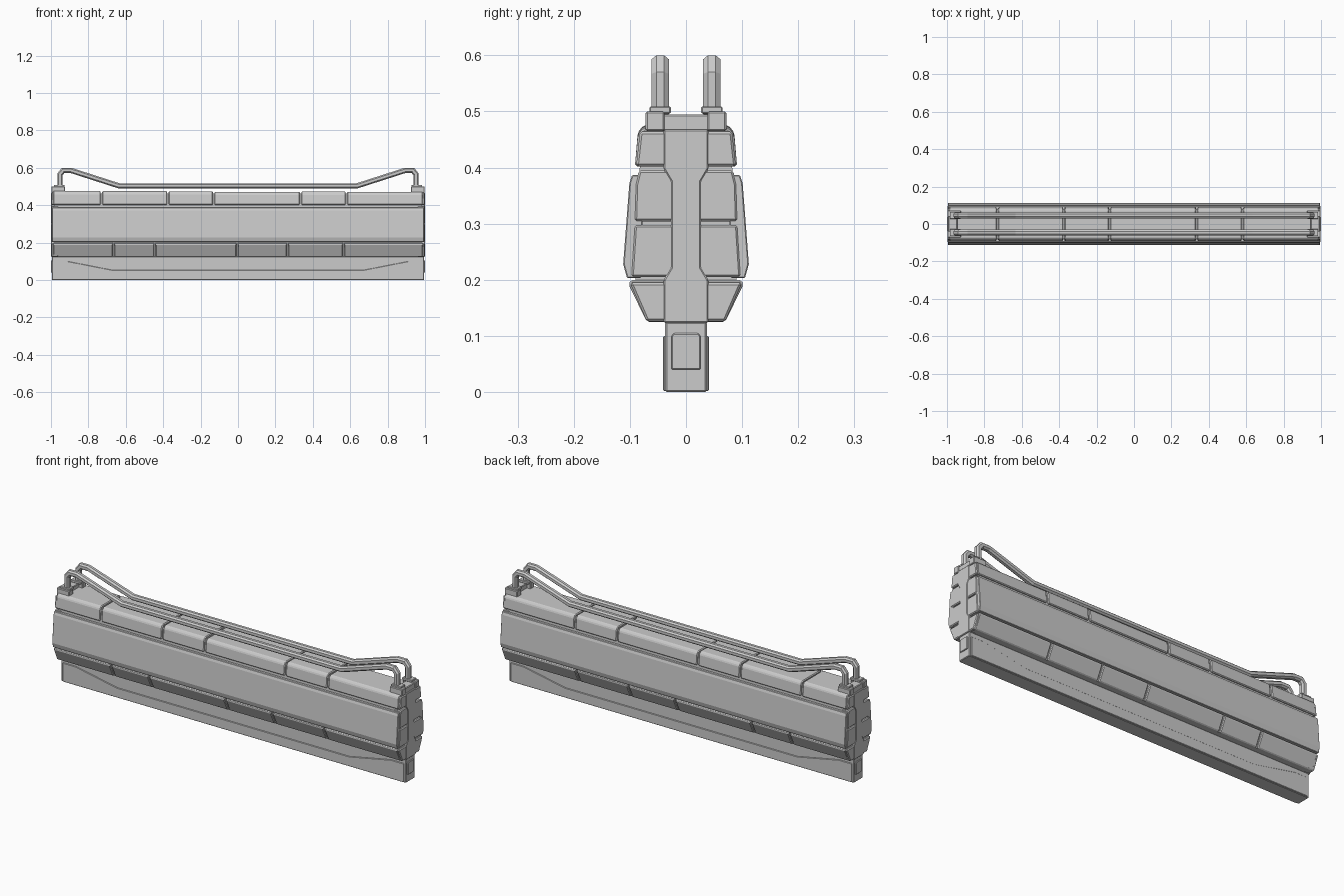
import bpy, bmesh, random
from mathutils import Vector

if "Cube" in bpy.data.objects:
    bpy.data.objects.remove(bpy.data.objects["Cube"])

random.seed(4)


def finish(name, bm, mirror="", bevel=0.0):
    bmesh.ops.recalc_face_normals(bm, faces=bm.faces)
    me = bpy.data.meshes.new(name)
    bm.to_mesh(me)
    bm.free()
    ob = bpy.data.objects.new(name, me)
    bpy.context.collection.objects.link(ob)
    if bevel:
        m = ob.modifiers.new("edge_chamfer", 'BEVEL')
        m.width, m.segments, m.limit_method = bevel, 1, 'ANGLE'
    if mirror:
        m = ob.modifiers.new("mirror", 'MIRROR')
        m.use_axis = ["X" in mirror, "Y" in mirror, False]
        m.use_mirror_merge = False
    return ob


def prism(name, pts, a, b, axis="X", mirror="", bevel=0.003):
    """Extrude a (y,z) profile along x, or an (x,z) profile along y."""
    bm = bmesh.new()
    place = (lambda p, t: (t, *p)) if axis == "X" else (lambda p, t: (p[0], t, p[1]))
    lo, hi = ([bm.verts.new(place(p, t)) for p in pts] for t in (a, b))
    n = len(pts)
    bm.faces.new(lo)
    bm.faces.new(hi)
    for i in range(n):
        j = (i + 1) % n
        bm.faces.new((lo[i], lo[j], hi[j], hi[i]))
    return finish(name, bm, mirror, bevel)


def rect(x0, x1, z0, z1):
    return [(x0, z0), (x1, z0), (x1, z1), (x0, z1)]


def sym(half):
    """Complete a right-hand half profile with its mirror image."""
    return half + [(-u, v) for u, v in reversed(half)]


def sweep(name, path, y, shape, mirror):
    """Sweep a small section along an (x,z) path with mitred corners."""
    bm = bmesh.new()
    pts = [Vector(p) for p in path]
    rings = []
    for i, p in enumerate(pts):
        d0 = (p - pts[max(i - 1, 0)]).normalized()
        d1 = (pts[min(i + 1, len(pts) - 1)] - p).normalized()
        t = (d0 + d1).normalized()
        nrm = Vector((-t.y, t.x))
        k = 1 / max(t.dot(d1 if d1.length else d0), 0.5)
        rings.append([bm.verts.new((p.x + nrm.x * v * k, y + u, p.y + nrm.y * v * k))
                      for u, v in shape])
    n = len(shape)
    for r, s in zip(rings, rings[1:]):
        for i in range(n):
            j = (i + 1) % n
            bm.faces.new((r[i], r[j], s[j], s[i]))
    bm.faces.new(rings[0])
    bm.faces.new(rings[-1])
    return finish(name, bm, mirror)


# Keel with raised lower skins on the long sides and on the ends
prism("keel", rect(-0.037, 0.037, 0.0, 0.125), -0.995, 0.995)
prism("keel_side_skin", sym([(0.985, 0.002), (0.985, 0.1), (0.91, 0.1), (0.67, 0.053)]),
      0.034, 0.041, axis="Y", mirror="Y", bevel=0.002)
prism("keel_end_skin", sym([(0.026, 0.04), (0.026, 0.1), (0.022, 0.105)]),
      0.99, 1.0, mirror="X", bevel=0.002)

# Inner core behind all the panels
prism("core", sym([(0.062, 0.125), (0.09, 0.2), (0.083, 0.385), (0.08, 0.462)]),
      -0.98, 0.98, bevel=0)

# Long armour plates on both sides
prism("side_plate", [(0.08, 0.203), (0.105, 0.203), (0.112, 0.228), (0.101, 0.372),
                     (0.096, 0.387), (0.075, 0.387)], -0.995, 0.995, mirror="Y", bevel=0.002)

# Segmented sloping panels below the side plates
cuts = [-0.993, -0.665, -0.445, -0.005, 0.265, 0.565, 0.993]
for i, (a, b) in enumerate(zip(cuts, cuts[1:])):
    d = random.uniform(-0.002, 0.002)
    prism(f"lower_panel_{i}", [(0.03, 0.125), (0.07 + d, 0.125), (0.103 + d, 0.192),
                               (0.098, 0.2), (0.03, 0.2)],
          a + 0.004, b - 0.004, mirror="Y", bevel=0.004)

# Segmented panels wrapping over the top
cuts = [-0.993, -0.73, -0.375, -0.13, 0.335, 0.58, 0.993]
for i, (a, b) in enumerate(zip(cuts, cuts[1:])):
    d = random.uniform(-0.004, 0.003)
    prism(f"top_panel_{i}", sym([(0.091, 0.402), (0.086, 0.46 + d), (0.076, 0.473 + d)]),
          a + 0.004, b - 0.004, bevel=0.004)

# Spine plate on each end, waisted in the middle
prism("end_spine", sym([(0.04, 0.123), (0.04, 0.2), (0.027, 0.222), (0.027, 0.375),
                        (0.04, 0.397), (0.04, 0.468)]), 0.96, 1.0, mirror="X")

# Stacked blocks beside the spine
blocks = {
    "end_block_low": [(0.03, 0.126), (0.07, 0.126), (0.1, 0.195), (0.03, 0.195)],
    "end_block_mid": [(0.02, 0.205), (0.098, 0.205), (0.092, 0.298), (0.02, 0.298)],
    "end_block_high": [(0.02, 0.304), (0.092, 0.304), (0.09, 0.37), (0.084, 0.395), (0.02, 0.395)],
    "end_block_top": [(0.03, 0.402), (0.089, 0.402), (0.082, 0.464), (0.03, 0.464)],
}
for name, pts in blocks.items():
    prism(name, pts, 0.96, 0.998, mirror="XY", bevel=0.004)

# End caps carrying the rail feet
prism("end_cap_bridge", rect(-0.045, 0.045, 0.465, 0.495), 0.945, 0.993, mirror="X")
prism("end_cap_side", rect(0.038, 0.072, 0.465, 0.5), 0.925, 0.998, mirror="XY")
prism("rail_foot", rect(0.027, 0.065, 0.496, 0.509), 0.927, 0.985, mirror="XY", bevel=0.002)

# Pair of bent octagonal rails
w, c = 0.0155, 0.007
octagon = [(w, -c), (w, c), (c, 0.014), (-c, 0.014), (-w, c), (-w, -c), (-c, -0.014), (c, -0.014)]
left = [(-0.952, 0.5), (-0.952, 0.565), (-0.935, 0.586), (-0.893, 0.586), (-0.635, 0.503)]
path = left + [(-x, z) for x, z in reversed(left)]
sweep("top_rail", path, 0.046, octagon, "Y")
